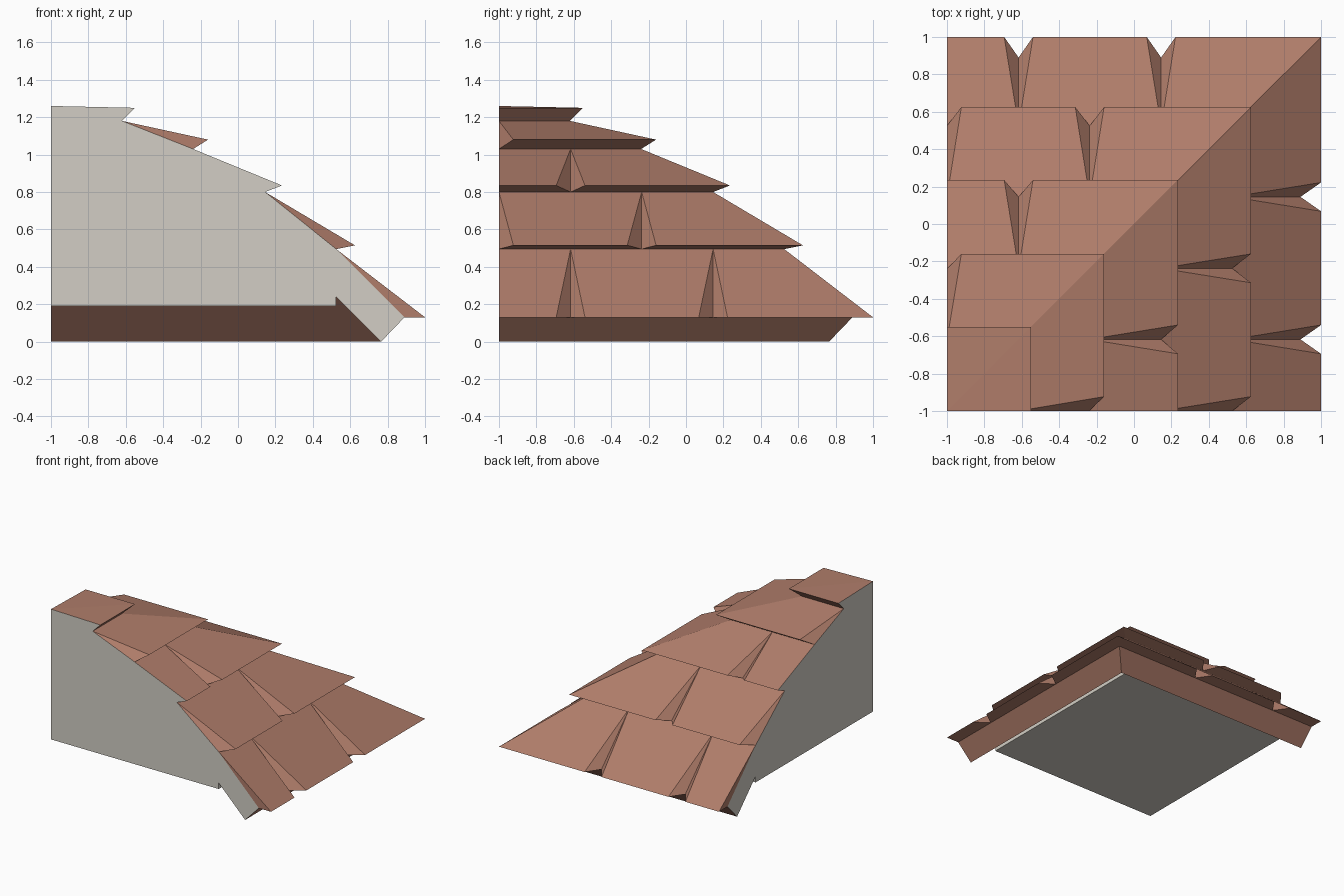
import bpy, bmesh

if "Cube" in bpy.data.objects:
    bpy.data.objects.remove(bpy.data.objects["Cube"])


def material(name, rgb):
    m = bpy.data.materials.new(name)
    m.diffuse_color = (*rgb, 1)
    m.use_nodes = True
    m.node_tree.nodes["Principled BSDF"].inputs["Base Color"].default_value = m.diffuse_color
    return m


TILE, STONE = 0, 1
materials = [material("clay_brown", (0.434, 0.205, 0.145)),
             material("warm_grey", (0.645, 0.617, 0.555))]

# Each course: start, lip and underside (distance, height), notch centres, notched end
HALF = 0.077
courses = [
    ((-1, 1.26), (-0.55, 1.25), (-0.62, 1.18), [], False),
    ((-0.62, 1.18), (-0.16, 1.08), (-0.24, 1.03), [], True),
    ((-0.24, 1.03), (0.235, 0.835), (0.145, 0.80), [-0.617], False),
    ((0.145, 0.80), (0.625, 0.515), (0.525, 0.495), [-0.237], True),
    ((0.525, 0.495), (1, 0.13), (0.89, 0.13), [-0.617, 0.145], False),
]
# Eave board below the last course, then the small step up to the soffit
eave = [(0.89, 0.13), (0.765, 0), (0.525, 0.24), (0.525, 0.19)]

bm = bmesh.new()


def face(points, mat):
    """Add a face, skipping points that coincide."""
    clean = []
    for p in points:
        if p not in clean:
            clean.append(p)
    if len(clean) > 2:
        bm.faces.new([bm.verts.new(p) for p in clean]).material_index = mat


def wing(swap):
    """One roof slope from its cut end to the hip; swap gives its mirror image."""
    def at(p, s):
        return (s, p[0], p[1]) if swap else (p[0], s, p[1])

    end = [(-1, 0.19)]
    for i, (start, lip, under, notches, notched_end) in enumerate(courses):
        last = i == len(courses) - 1
        # Tiles between neighbouring notches; the last one meets the hip
        cuts = [-1] + notches
        for j, c in enumerate(cuts):
            a = c + (HALF if j or notched_end else 0)
            if j + 1 < len(cuts):
                n = cuts[j + 1]
                s1, l1, u1 = n, n - HALF, n
            else:
                s1, l1, u1 = start[0], lip[0], under[0]
            face([at(start, c), at(start, s1), at(lip, l1), at(lip, a)], TILE)
            face([at(lip, a), at(lip, l1), at(under, u1), at(under, c)], TILE)
            # Notch walls
            if j or notched_end or last:
                face([at(start, c), at(lip, a), at(under, c)], TILE)
            if j:
                face([at(start, c), at(lip, c - HALF), at(under, c)], TILE)
        end += [start] if notched_end or last else [start, lip]
    # Eave strips
    for k, (p, q) in enumerate(zip(eave, eave[1:])):
        face([at(p, -1), at(p, p[0]), at(q, q[0]), at(q, -1)],
             STONE if k == 2 else TILE)
    # Flat cut end
    face([at(p, -1) for p in end + eave], STONE)


wing(False)
wing(True)
# Flat underside
face([(-1, -1, 0.19), (0.525, -1, 0.19), (0.525, 0.525, 0.19), (-1, 0.525, 0.19)], STONE)

bmesh.ops.remove_doubles(bm, verts=bm.verts, dist=0.0005)
bmesh.ops.recalc_face_normals(bm, faces=bm.faces)

mesh = bpy.data.meshes.new("roof_corner")
bm.to_mesh(mesh)
bm.free()
for m in materials:
    mesh.materials.append(m)
roof = bpy.data.objects.new("roof_corner", mesh)
bpy.context.collection.objects.link(roof)
